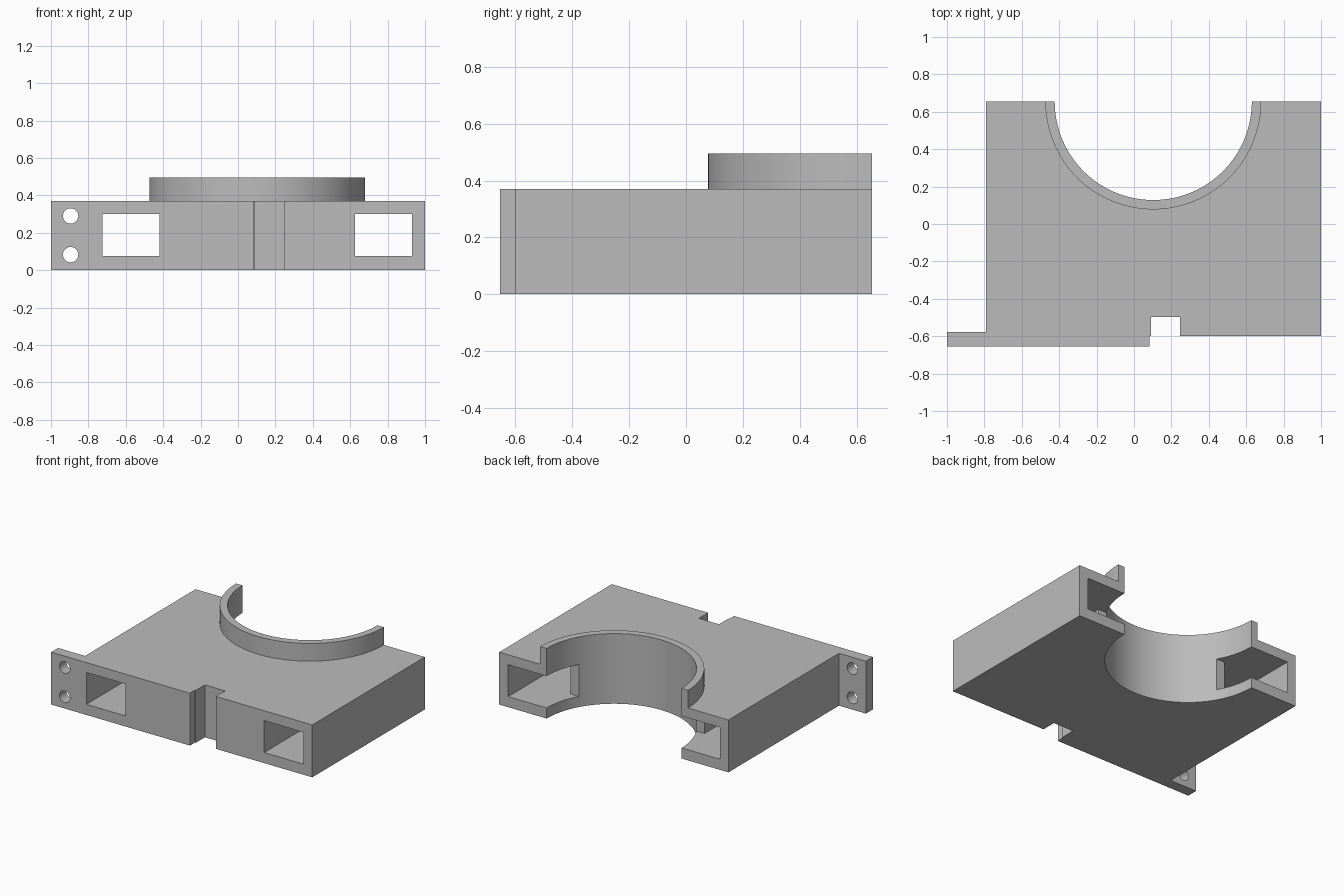
import bpy, bmesh, math

if "Cube" in bpy.data.objects:
    bpy.data.objects.remove(bpy.data.objects["Cube"], do_unlink=True)

grey = bpy.data.materials.new("plain grey")
grey.use_nodes = True
colour = (0.5, 0.5, 0.5, 1)
grey.diffuse_color = colour
grey.node_tree.nodes["Principled BSDF"].inputs["Base Color"].default_value = colour

BACK, FRONT, TOP = 0.655, -0.655, 0.37
CX, R_IN, R_OUT = 0.103, 0.527, 0.577


def arc(r, steps=64):
    """Half circle opening to the back, from the +x end to the -x end."""
    return [(CX + r * math.cos(math.pi * i / steps),
             BACK - r * math.sin(math.pi * i / steps)) for i in range(steps + 1)]


def prism(name, outline, z0, z1):
    bm = bmesh.new()
    base = bm.faces.new([bm.verts.new((x, y, z0)) for x, y in outline])
    ext = bmesh.ops.extrude_face_region(bm, geom=[base])
    for v in ext["geom"]:
        if isinstance(v, bmesh.types.BMVert):
            v.co.z = z1
    bmesh.ops.recalc_face_normals(bm, faces=bm.faces)
    mesh = bpy.data.meshes.new(name)
    bm.to_mesh(mesh)
    bm.free()
    mesh.materials.append(grey)
    obj = bpy.data.objects.new(name, mesh)
    bpy.context.collection.objects.link(obj)
    return obj


def cut(target, cutter):
    cutter.hide_render = True
    mod = target.modifiers.new("cut", 'BOOLEAN')
    mod.operation, mod.solver, mod.object = 'DIFFERENCE', 'EXACT', cutter
    bpy.context.view_layer.objects.active = target
    bpy.ops.object.modifier_apply(modifier=mod.name)
    bpy.data.objects.remove(cutter, do_unlink=True)


# Housing with the side lug, front notch and round bay at the back
outline = [(-0.79, BACK), (-0.79, -0.578), (-1, -0.578), (-1, FRONT),
           (0.083, FRONT), (0.083, -0.6), (0.09, -0.6), (0.09, -0.497),
           (0.247, -0.497), (0.247, -0.6), (1, -0.6), (1, BACK)]
housing = prism("housing", outline + arc(R_IN), 0, TOP)

# Channels running front to back, widened into the bay near the back
for outer, inner, bay in ((-0.725, -0.42, -0.2), (0.93, 0.625, 0.4)):
    channel = [(outer, -1), (inner, -1), (inner, 0.394),
               (bay, 0.394), (bay, 1), (outer, 1)]
    cut(housing, prism("channel_cutter", channel, 0.075, 0.3))

# Screw holes in the lug
for z in (0.083, 0.29):
    bpy.ops.mesh.primitive_cylinder_add(vertices=48, radius=0.041, depth=0.3,
                                        location=(-0.895, -0.62, z),
                                        rotation=(math.pi / 2, 0, 0))
    cut(housing, bpy.context.object)

# Raised collar around the bay
collar = prism("collar", arc(R_OUT) + arc(R_IN)[::-1], TOP, 0.495)

for obj in (housing, collar):
    bpy.ops.object.select_all(action='DESELECT')
    obj.select_set(True)
    bpy.context.view_layer.objects.active = obj
    bpy.ops.object.shade_smooth_by_angle(angle=math.radians(30))
